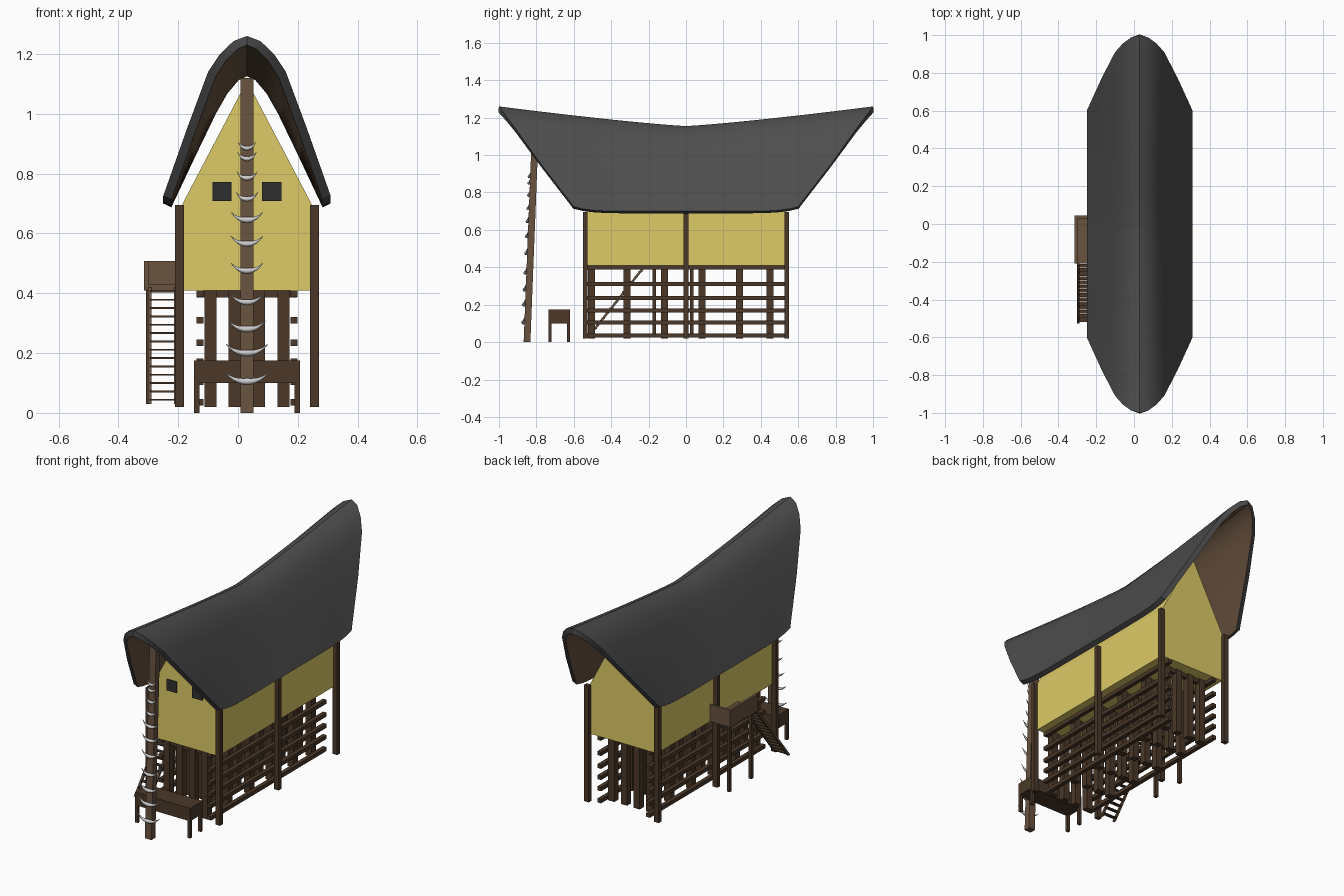
import bpy, bmesh, math
from mathutils import Vector

if "Cube" in bpy.data.objects:
    bpy.data.objects.remove(bpy.data.objects["Cube"])

CX = 0.03  # the house axis sits slightly right of the origin


def mat(name, rgb):
    m = bpy.data.materials.new(name)
    m.diffuse_color = (*rgb, 1)
    m.use_nodes = True
    m.node_tree.nodes["Principled BSDF"].inputs["Base Color"].default_value = m.diffuse_color
    return m


DARK = mat("dark_wood", (0.07, 0.04, 0.022))
WOOD = mat("light_wood", (0.14, 0.085, 0.05))
WALL = mat("yellow_wall", (0.73, 0.60, 0.14))
ROOF = mat("roof_grey", (0.075, 0.075, 0.075))
BLACK = mat("window_dark", (0.028, 0.028, 0.03))
HORN = mat("horn", (0.55, 0.55, 0.53))


def mesh_obj(name, verts, faces, m):
    me = bpy.data.meshes.new(name)
    me.from_pydata(verts, [], faces)
    bm = bmesh.new()
    bm.from_mesh(me)
    bmesh.ops.recalc_face_normals(bm, faces=bm.faces)
    bm.to_mesh(me)
    bm.free()
    ob = bpy.data.objects.new(name, me)
    bpy.context.collection.objects.link(ob)
    me.materials.append(m)
    return ob


QUADS = [(0, 1, 2, 3), (4, 5, 6, 7), (0, 1, 5, 4), (1, 2, 6, 5), (2, 3, 7, 6), (3, 0, 4, 7)]


def beam(name, a, b, sx, sy, m):
    """Upright or leaning beam with horizontal end cuts from a to b."""
    v = [(p[0] + i * sx / 2, p[1] + j * sy / 2, p[2])
         for p in (a, b) for i, j in ((-1, -1), (1, -1), (1, 1), (-1, 1))]
    return mesh_obj(name, v, QUADS, m)


def box(name, x0, x1, y0, y1, z0, z1, m):
    cx, cy = (x0 + x1) / 2, (y0 + y1) / 2
    return beam(name, (cx, cy, z0), (cx, cy, z1), x1 - x0, y1 - y0, m)


# Saddle roof: a grid with flared, raking ends, thickened inwards
half = [  # offset, end y, end z, middle z, rise exponent
    (0.00, 1.000, 1.260, 1.155, 1.2), (0.045, 0.988, 1.243, 1.137, 1.2),
    (0.09, 0.955, 1.200, 1.085, 1.2), (0.13, 0.910, 1.140, 1.015, 1.3),
    (0.20, 0.775, 0.952, 0.870, 1.8), (0.28, 0.600, 0.725, 0.700, 8)]
cols = [(-c[0], *c[1:]) for c in half[:0:-1]] + half
N = 24
verts = []
for dx, ye, ze, zm, p in cols:
    for k in range(N + 1):
        t = 2 * k / N - 1
        verts.append((CX + dx, t * ye, zm + (ze - zm) * abs(t) ** p))
R = N + 1
faces = [(c * R + k, (c + 1) * R + k, (c + 1) * R + k + 1, c * R + k + 1)
         for c in range(len(cols) - 1) for k in range(N)]
roof = mesh_obj("roof", verts, faces, ROOF)
if sum(p.normal.z for p in roof.data.polygons) < 0:
    roof.data.flip_normals()
roof.data.materials.append(WOOD)
sol = roof.modifiers.new("thickness", "SOLIDIFY")
sol.thickness = 0.03
sol.offset = -1
sol.material_offset = 1
bpy.context.view_layer.objects.active = roof
roof.select_set(True)
bpy.ops.object.modifier_apply(modifier=sol.name)
bpy.ops.object.shade_smooth_by_angle(angle=math.radians(35))
roof.select_set(False)

# House body with gables
prof = [(-0.215, 0.41), (0.215, 0.41), (0.215, 0.70), (0, 1.11), (-0.215, 0.70)]
v = [(CX + x, y, z) for y in (-0.53, 0.53) for x, z in prof]
f = [tuple(range(5)), tuple(range(5, 10))] + [(i, (i + 1) % 5, (i + 1) % 5 + 5, i + 5) for i in range(5)]
mesh_obj("house_body", v, f, WALL)

# Windows and frames in the front gable
for s in (-1, 1):
    x = CX + s * 0.083
    box("window", x - 0.032, x + 0.032, -0.536, -0.52, 0.708, 0.772, BLACK)

# Long posts beside the walls, side rails and stilts
for s in (-1, 1):
    for y in (-0.538, 0, 0.538):
        x = CX + s * 0.225
        box("wall_post", x - 0.015, x + 0.015, y - 0.0125, y + 0.0125, 0.02, 0.695, DARK)
    for z in (0.035, 0.105, 0.17, 0.235, 0.31, 0.398):
        x = CX + s * 0.157
        box("side_rail", x - 0.012, x + 0.012, -0.53, 0.53, z - 0.011, z + 0.011, DARK)
for y in (-0.505, -0.315, -0.115, 0.085, 0.285, 0.45):
    for dx in (-0.122, -0.041, 0.041, 0.122):
        x = CX + dx
        box("stilt", x - 0.02, x + 0.02, y - 0.019, y + 0.019, 0.02, 0.41, DARK)
    box("floor_beam", CX - 0.168, CX + 0.168, y - 0.012, y + 0.012, 0.385, 0.412, DARK)

# Front bench
box("bench_top", -0.147, 0.207, -0.735, -0.62, 0.1, 0.175, DARK)
for x in (-0.138, 0.198):
    for y in (-0.727, -0.628):
        box("bench_leg", x - 0.009, x + 0.009, y - 0.008, y + 0.008, 0, 0.1, DARK)

# Leaning front post carrying the horns
beam("front_post", (CX, -0.85, 0), (CX, -0.806, 1.12), 0.042, 0.036, WOOD)
horns = [(0.105, 0.073), (0.2, 0.07), (0.28, 0.062), (0.37, 0.054), (0.475, 0.054), (0.565, 0.054),
         (0.645, 0.053), (0.715, 0.037), (0.785, 0.035), (0.85, 0.032), (0.885, 0.03)]
for z, w in horns:
    cu = bpy.data.curves.new("horns", "CURVE")
    cu.dimensions = "3D"
    cu.bevel_depth = 0.011 * (0.55 + 0.45 * w / 0.073)
    cu.bevel_resolution = 2
    cu.resolution_u = 3
    cu.use_fill_caps = True
    sp = cu.splines.new("POLY")
    sp.points.add(10)
    y = -0.868 + 0.04 * z
    for i, p in enumerate(sp.points):
        t = i / 5 - 1
        p.co = (CX + t * w, y - 0.006 * (1 - t * t), z + 0.03 * abs(t) ** 2.4 * (0.5 + w * 7), 1)
        p.radius = max(0.08, 1 - abs(t) ** 1.5)
    sp.use_smooth = True
    cu.materials.append(HORN)
    bpy.context.collection.objects.link(bpy.data.objects.new("horns", cu))

# Side balcony: floor, outer wall, back wall, legs
box("balcony_floor", -0.315, -0.185, -0.21, 0.045, 0.41, 0.43, WOOD)
box("balcony_outer_wall", -0.315, -0.3, -0.21, 0.045, 0.43, 0.508, WOOD)
box("balcony_back_wall", -0.3, -0.185, 0.03, 0.045, 0.43, 0.508, WOOD)
for y in (-0.17, 0.03):
    box("balcony_leg", -0.308, -0.29, y - 0.009, y + 0.009, 0.03, 0.41, DARK)

# Stair from the front up to the balcony
foot, head = Vector((0, -0.52, 0.03)), Vector((0, -0.21, 0.42))
for x in (-0.295, -0.208):
    o = Vector((x, 0, 0))
    beam("stair_stringer", foot + o, head + o, 0.012, 0.016, WOOD)
for i in range(14):
    p = foot.lerp(head, (i + 0.5) / 14)
    box("stair_step", -0.295, -0.208, p.y - 0.01, p.y + 0.01, p.z - 0.003, p.z + 0.003, DARK)
